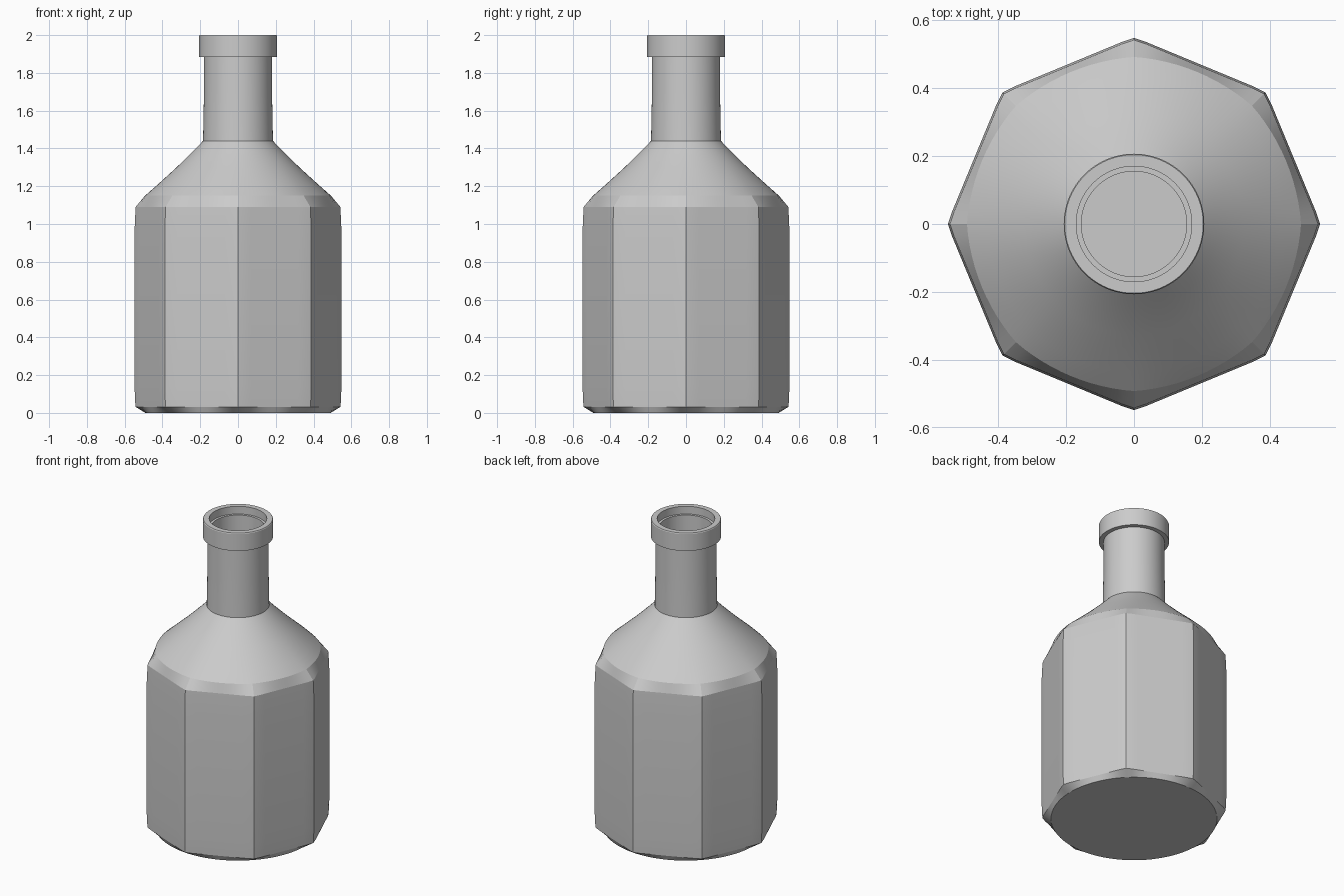
import bpy, bmesh, math

cube = bpy.data.objects.get("Cube")
if cube:
    bpy.data.objects.remove(cube, do_unlink=True)

SEGMENTS = 96

glass = bpy.data.materials.new("light grey")
glass.use_nodes = True
GREY = (0.6, 0.6, 0.6, 1)
glass.diffuse_color = GREY
glass.node_tree.nodes["Principled BSDF"].inputs["Base Color"].default_value = GREY


def section_radius(angle, radius, roundness):
    """Octagon with softened corners on the axes, blended towards a circle."""
    offset = angle % (math.pi / 4) - math.pi / 8
    octagon = min(0.929 / math.cos(offset), 1.0)
    return radius * (octagon + (1 - octagon) * roundness)


def loft(name, rings, cap_ends=False, closed=False):
    """Skin rings given as (height, corner radius, roundness)."""
    bm = bmesh.new()
    loops = []
    for z, radius, roundness in rings:
        loop = []
        for i in range(SEGMENTS):
            a = 2 * math.pi * i / SEGMENTS
            r = section_radius(a, radius, roundness)
            loop.append(bm.verts.new((r * math.cos(a), r * math.sin(a), z)))
        loops.append(loop)
    pairs = list(zip(loops, loops[1:]))
    if closed:
        pairs.append((loops[-1], loops[0]))
    for low, high in pairs:
        for i in range(SEGMENTS):
            j = (i + 1) % SEGMENTS
            bm.faces.new((low[i], low[j], high[j], high[i]))
    if cap_ends:
        bm.faces.new(loops[0])
        bm.faces.new(loops[-1])
    bmesh.ops.recalc_face_normals(bm, faces=bm.faces)
    mesh = bpy.data.meshes.new(name)
    bm.to_mesh(mesh)
    bm.free()
    mesh.materials.append(glass)
    obj = bpy.data.objects.new(name, mesh)
    bpy.context.collection.objects.link(obj)
    bpy.ops.object.select_all(action="DESELECT")
    obj.select_set(True)
    bpy.context.view_layer.objects.active = obj
    bpy.ops.object.shade_smooth_by_angle(angle=math.radians(12))
    return obj


# Octagonal body, rounded shoulder and neck, then the hollow back down inside
loft("bottle_body", [
    (0.0, 0.49, 1.0),
    (0.032, 0.543, 0.0),
    (0.14, 0.548, 0.0),
    (0.96, 0.548, 0.0),
    (1.09, 0.542, 0.0),
    (1.15, 0.492, 0.8),
    (1.20, 0.435, 1.0),
    (1.30, 0.325, 1.0),
    (1.38, 0.243, 1.0),
    (1.44, 0.185, 1.0),
    (1.65, 0.181, 1.0),
    (1.95, 0.179, 1.0),
    (1.95, 0.155, 1.0),
    (1.42, 0.155, 1.0),
    (1.14, 0.45, 1.0),
    (1.08, 0.51, 0.0),
    (0.05, 0.51, 0.0),
], cap_ends=True)

# Collar around the mouth
loft("mouth_collar", [
    (1.885, 0.170, 1.0),
    (1.885, 0.207, 1.0),
    (1.995, 0.207, 1.0),
    (2.0, 0.204, 1.0),
    (2.0, 0.170, 1.0),
], closed=True)
